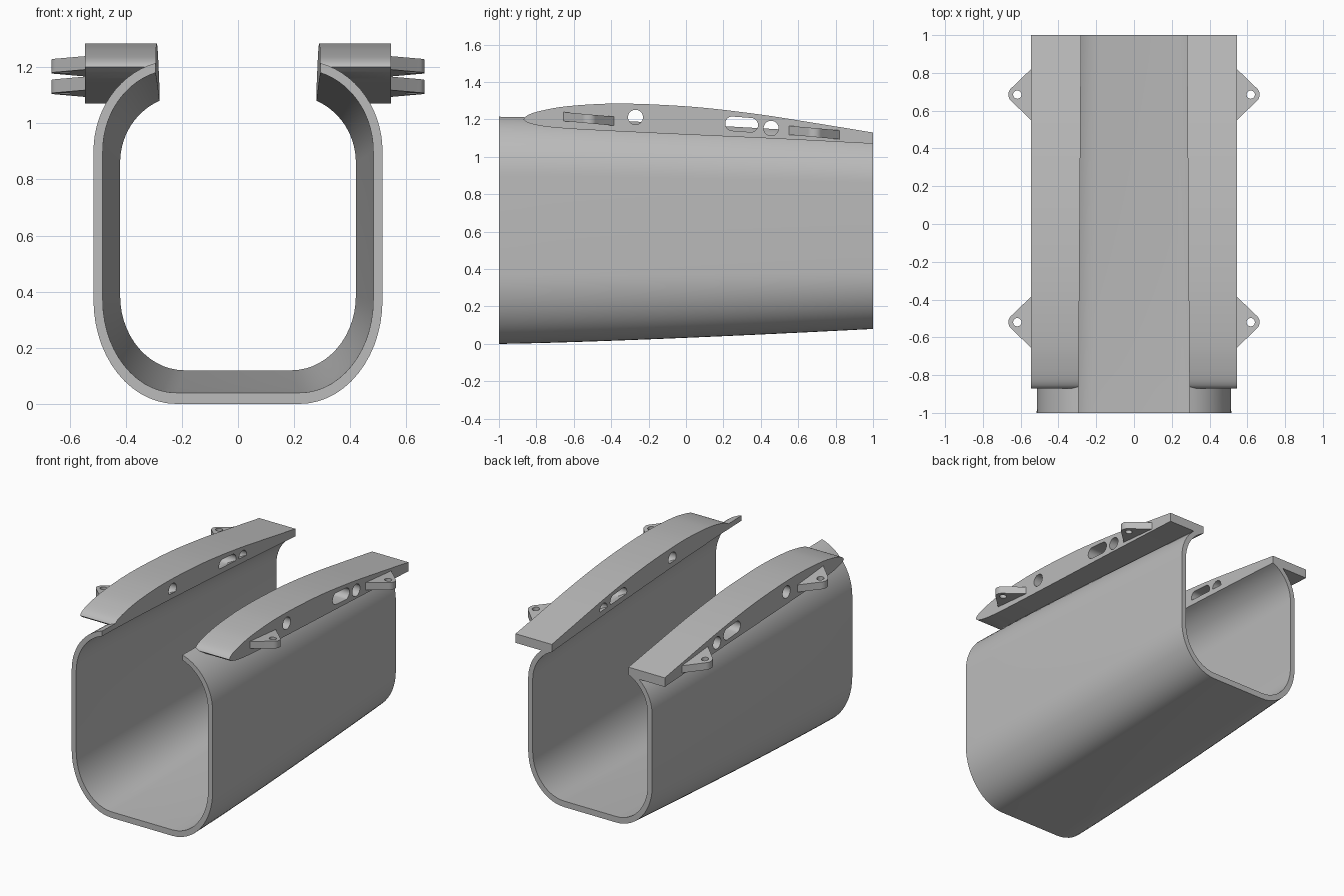
import bpy, bmesh
from math import sin, cos, acos, pi

if "Cube" in bpy.data.objects:
    bpy.data.objects.remove(bpy.data.objects["Cube"])

grey = bpy.data.materials.new("plain grey")
grey.use_nodes = True
COLOUR = (0.5, 0.5, 0.5, 1)
grey.diffuse_color = COLOUR
grey.node_tree.nodes["Principled BSDF"].inputs["Base Color"].default_value = COLOUR


def make_object(name, bm):
    bmesh.ops.recalc_face_normals(bm, faces=bm.faces)
    mesh = bpy.data.meshes.new(name)
    bm.to_mesh(mesh)
    bm.free()
    mesh.materials.append(grey)
    obj = bpy.data.objects.new(name, mesh)
    bpy.context.collection.objects.link(obj)
    return obj


def loft(name, rings, capped=True):
    """Join equal closed rings of points into one solid."""
    bm = bmesh.new()
    loops = [[bm.verts.new(p) for p in ring] for ring in rings]
    n = len(loops[0])
    for a, b in zip(loops, loops[1:]):
        for i in range(n):
            j = (i + 1) % n
            bm.faces.new((a[i], a[j], b[j], b[i]))
    if capped:
        bm.faces.new(loops[0])
        bm.faces.new(loops[-1])
    else:  # C-shaped ends: outer and inner halves joined by quads
        for ring in (loops[0], loops[-1]):
            for i in range(n // 2 - 1):
                bm.faces.new((ring[i], ring[i + 1], ring[n - 2 - i], ring[n - 1 - i]))
    return make_object(name, bm)


def cut(obj, cutter):
    mod = obj.modifiers.new("cut", "BOOLEAN")
    mod.operation = "DIFFERENCE"
    mod.solver = "EXACT"
    mod.object = cutter
    bpy.context.view_layer.objects.active = obj
    bpy.ops.object.modifier_apply(modifier=mod.name)


def opening(y):
    return 0.287 - 0.007 * y


def section(y, inset):
    """Open-topped body outline at y, from the left lip round to the right lip."""
    t = ((y + 1) / 2) ** 1.3
    mix = lambda front, rear: front + (rear - front) * t
    cx = mix(0.22, 0.19)
    a = mix(0.515, 0.453) - cx - inset
    top, low = mix(0.90, 0.86), mix(0.37, 0.385)
    b_top = mix(0.325, 0.272) - inset
    b_low = low - mix(0, 0.08) - inset * 1.2
    start = acos((opening(y) - cx) / a)
    steps = 14
    half = [(cx + a * cos(start * (1 - i / steps)), top + b_top * sin(start * (1 - i / steps)))
            for i in range(steps + 1)]
    half += [(cx + a * cos(pi / 2 * i / steps), low - b_low * sin(pi / 2 * i / steps))
             for i in range(steps + 1)]
    full = half + [(-x, z) for x, z in reversed(half)]
    return [(x, y, z) for x, z in full]


# Body shell
stations = [-1 + i / 8 for i in range(17)]
shell = loft("body_shell", [section(y, 0) + section(y, 0.033)[::-1] for y in stations], False)

# Helper solids: cavity of the body and the cross holes in the wing roots
cavity = loft("cavity_cutter", [section(y * 1.0, 0.026) for y in stations])


def slot(name, y0, z0, y1, z1, r):
    ring = []
    for i in range(32):
        ang = 2 * pi * (i + 0.5) / 32
        y, z = (y1, z1) if cos(ang) > 0 else (y0, z0)
        ring.append((y + r * cos(ang), z + r * sin(ang)))
    return loft(name, [[(x, y, z) for y, z in ring] for x in (-0.8, 0.8)])


cutters = [cavity,
           slot("front_hole_cutter", -0.27, 1.212, -0.27, 1.212, 0.04),
           slot("slot_cutter", 0.248, 1.178, 0.347, 1.17, 0.038),
           slot("rear_hole_cutter", 0.455, 1.153, 0.455, 1.153, 0.04)]

# Wing root aerofoil as a (y, z) outline, smoothed by interpolation
upper = [(-0.87, 1.2), (-0.855, 1.217), (-0.82, 1.234), (-0.75, 1.252), (-0.65, 1.269), (-0.5, 1.281),
         (-0.35, 1.285), (-0.15, 1.279), (0.1, 1.262), (0.4, 1.226), (0.7, 1.179), (1, 1.13)]
lower = [(1, 1.07), (0.5, 1.096), (0, 1.119), (-0.4, 1.138), (-0.65, 1.152), (-0.78, 1.166), (-0.85, 1.184)]


def smooth_curve(pts, n=4):
    out = []
    for i in range(len(pts) - 1):
        p0, p1, p2, p3 = (pts[max(0, min(len(pts) - 1, i + k))] for k in (-1, 0, 1, 2))
        for s in range(n):
            u = s / n
            out.append(tuple(0.5 * (2 * b + (c - a) * u + (2 * a - 5 * b + 4 * c - d) * u * u
                                    + (3 * b - a - 3 * c + d) * u ** 3)
                             for a, b, c, d in zip(p0, p1, p2, p3)))
    return out + [pts[-1]]


aerofoil = smooth_curve(upper) + smooth_curve(lower)


def mount_lug(name, side, y_mid, z_mid):
    """Rounded triangular lug with a vertical pin hole."""
    cx, r = 0.618, 0.047
    outline = [(0.52, -0.135), (0.545, -0.135)]
    outline += [(cx + r * cos(a), r * sin(a)) for a in [(-0.3 + 0.6 * i / 14) * pi for i in range(15)]]
    outline += [(0.545, 0.135), (0.52, 0.135)]
    rings = [[(side * x, y_mid + y, z_mid - 0.09 * y + h) for x, y in outline] for h in (-0.024, 0.024)]
    lug = loft(name, rings)
    pin = loft("pin_cutter", [[(side * (cx + 0.022 * cos(i * pi / 10)), y_mid + 0.022 * sin(i * pi / 10), z)
                               for i in range(20)] for z in (0.9, 1.4)])
    cut(lug, pin)
    bpy.data.objects.remove(pin)
    return lug


# Wing roots and their lugs on both sides
parts = [shell]
for side, label in ((1, "left"), (-1, "right")):
    wing = loft(label + "_wing_root", [[(side * opening(y), y, z) for y, z in aerofoil],
                                       [(side * 0.545, y, z) for y, z in aerofoil]])
    for cutter in cutters:
        cut(wing, cutter)
    parts += [wing,
              mount_lug(label + "_front_lug", side, -0.52, 1.203),
              mount_lug(label + "_rear_lug", side, 0.685, 1.13)]

for cutter in cutters:
    bpy.data.objects.remove(cutter)

# Smooth curved surfaces, keep edges crisp
bpy.ops.object.select_all(action="DESELECT")
for obj in parts:
    obj.select_set(True)
bpy.context.view_layer.objects.active = shell
bpy.ops.object.shade_smooth_by_angle(angle=0.5)
